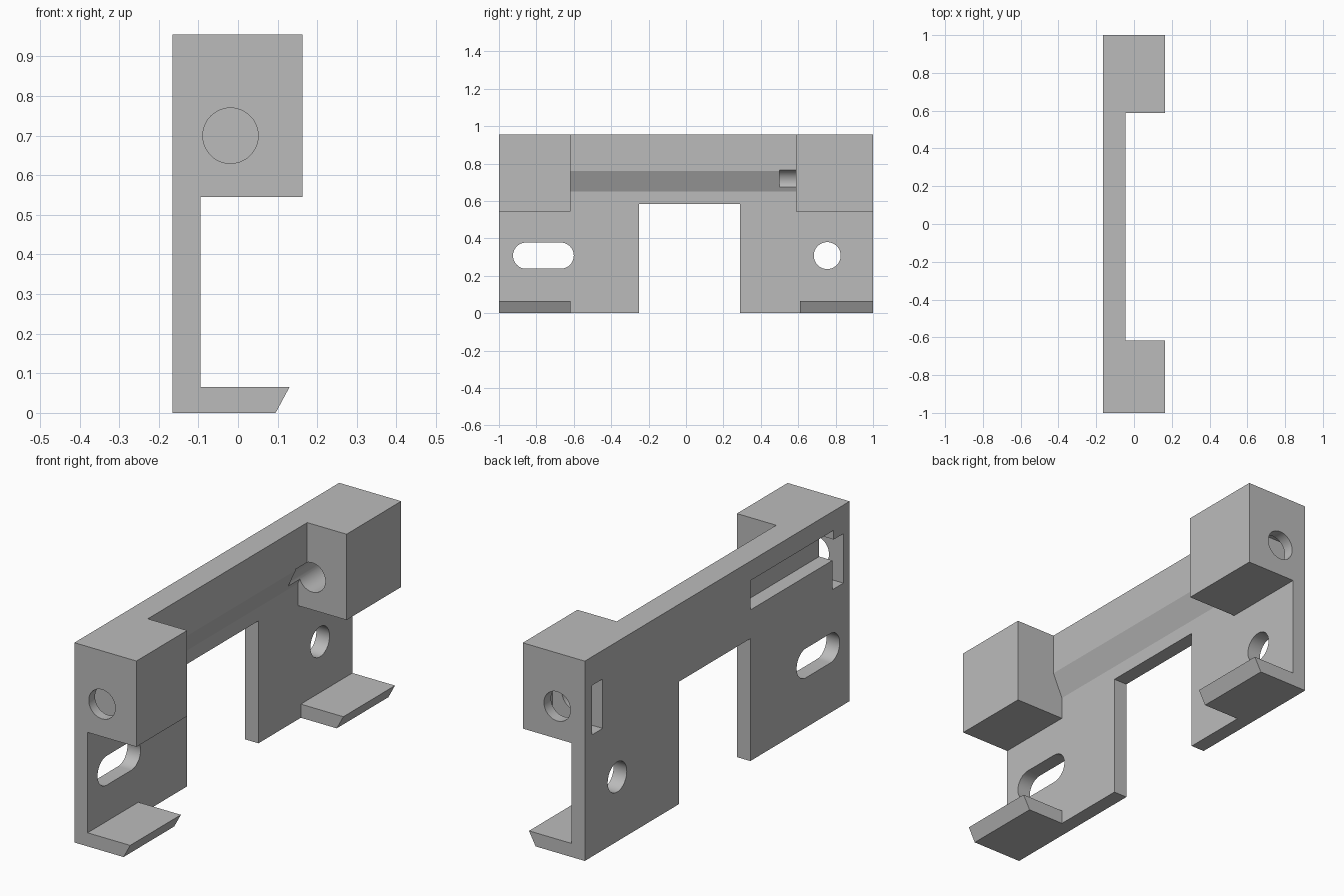
import bpy, bmesh, math

if "Cube" in bpy.data.objects:
    bpy.data.objects.remove(bpy.data.objects["Cube"], do_unlink=True)

grey = bpy.data.materials.new("matte grey")
grey.use_nodes = True
grey.diffuse_color = (0.5, 0.5, 0.5, 1)
grey.node_tree.nodes["Principled BSDF"].inputs["Base Color"].default_value = (0.5, 0.5, 0.5, 1)

BACK, FACE, FRONT, TOP = -0.165, -0.095, 0.163, 0.955


def prism(name, points, axis, start, end):
    """Extrude a closed outline along x (outline in y, z) or y (outline in x, z)."""
    bm = bmesh.new()
    place = (lambda a, b, t: (t, a, b)) if axis == "x" else (lambda a, b, t: (a, t, b))
    base = bm.faces.new([bm.verts.new(place(a, b, start)) for a, b in points])
    moved = bmesh.ops.extrude_face_region(bm, geom=[base])["geom"]
    shift = place(0, 0, end - start)
    bmesh.ops.translate(bm, verts=[v for v in moved if isinstance(v, bmesh.types.BMVert)], vec=shift)
    bmesh.ops.recalc_face_normals(bm, faces=bm.faces)
    mesh = bpy.data.meshes.new(name)
    bm.to_mesh(mesh)
    bm.free()
    mesh.materials.append(grey)
    obj = bpy.data.objects.new(name, mesh)
    bpy.context.collection.objects.link(obj)
    return obj


def box(name, x0, x1, y0, y1, z0, z1):
    return prism(name, [(x0, z0), (x1, z0), (x1, z1), (x0, z1)], "y", y0, y1)


def slot_outline(a0, a1, b, r, steps=24):
    """Outline of a round hole (a0 == a1) or a round-ended slot."""
    pts = []
    for centre, turn in ((a1, -math.pi / 2), (a0, math.pi / 2)):
        for i in range(steps + (a0 != a1)):
            t = turn + math.pi * i / steps
            pts.append((centre + r * math.cos(t), b + r * math.sin(t)))
    return pts


def combine(target, other, operation):
    mod = target.modifiers.new(other.name, "BOOLEAN")
    mod.operation, mod.solver, mod.object = operation, "EXACT", other
    bpy.context.view_layer.objects.active = target
    bpy.ops.object.modifier_apply(modifier=mod.name)
    bpy.data.objects.remove(other, do_unlink=True)


# Back plate, thicker along its top with a sloped step
bracket = prism("mounting_bracket", [(BACK, 0), (FACE, 0), (FACE, 0.65), (-0.045, 0.76),
                                     (-0.045, TOP), (BACK, TOP)], "y", -1, 1)

# End blocks and lower clips with a bevelled lip
for y0, y1, clip0, clip1 in ((-1, -0.617, -1, -0.617), (0.587, 1, 0.61, 1)):
    combine(bracket, box("end_block", -0.13, FRONT, y0, y1, 0.545, TOP), "UNION")
    lip = [(-0.13, 0), (0.095, 0), (0.13, 0.065), (-0.13, 0.065)]
    combine(bracket, prism("lower_clip", lip, "y", clip0, clip1), "UNION")

# Openings: middle gap, screw hole and slot, bores, nut pockets, wire channel
cutters = [
    box("middle_gap", -0.3, 0.3, -0.25, 0.29, -0.1, 0.585),
    prism("adjusting_slot", slot_outline(-0.855, -0.67, 0.308, 0.07), "x", -0.3, 0),
    prism("screw_hole", slot_outline(0.755, 0.755, 0.308, 0.072), "x", -0.3, 0),
    prism("through_bore", slot_outline(-0.019, -0.019, 0.7, 0.07), "y", 0.5, 1.1),
    prism("blind_bore", slot_outline(-0.019, -0.019, 0.7, 0.07), "y", -1.1, -0.9),
    box("nut_pocket_left", -0.3, 0.1, 0.865, 0.947, 0.582, 0.818),
    box("nut_pocket_right", -0.3, 0.1, -0.953, -0.87, 0.582, 0.818),
    box("wire_channel", -0.3, FACE, -0.88, -0.253, 0.722, 0.862),
]
for cutter in cutters:
    combine(bracket, cutter, "DIFFERENCE")

# Smooth bores, crisp edges elsewhere
bpy.ops.object.select_all(action="DESELECT")
bracket.select_set(True)
bpy.context.view_layer.objects.active = bracket
bpy.ops.object.shade_smooth_by_angle(angle=math.radians(20))
